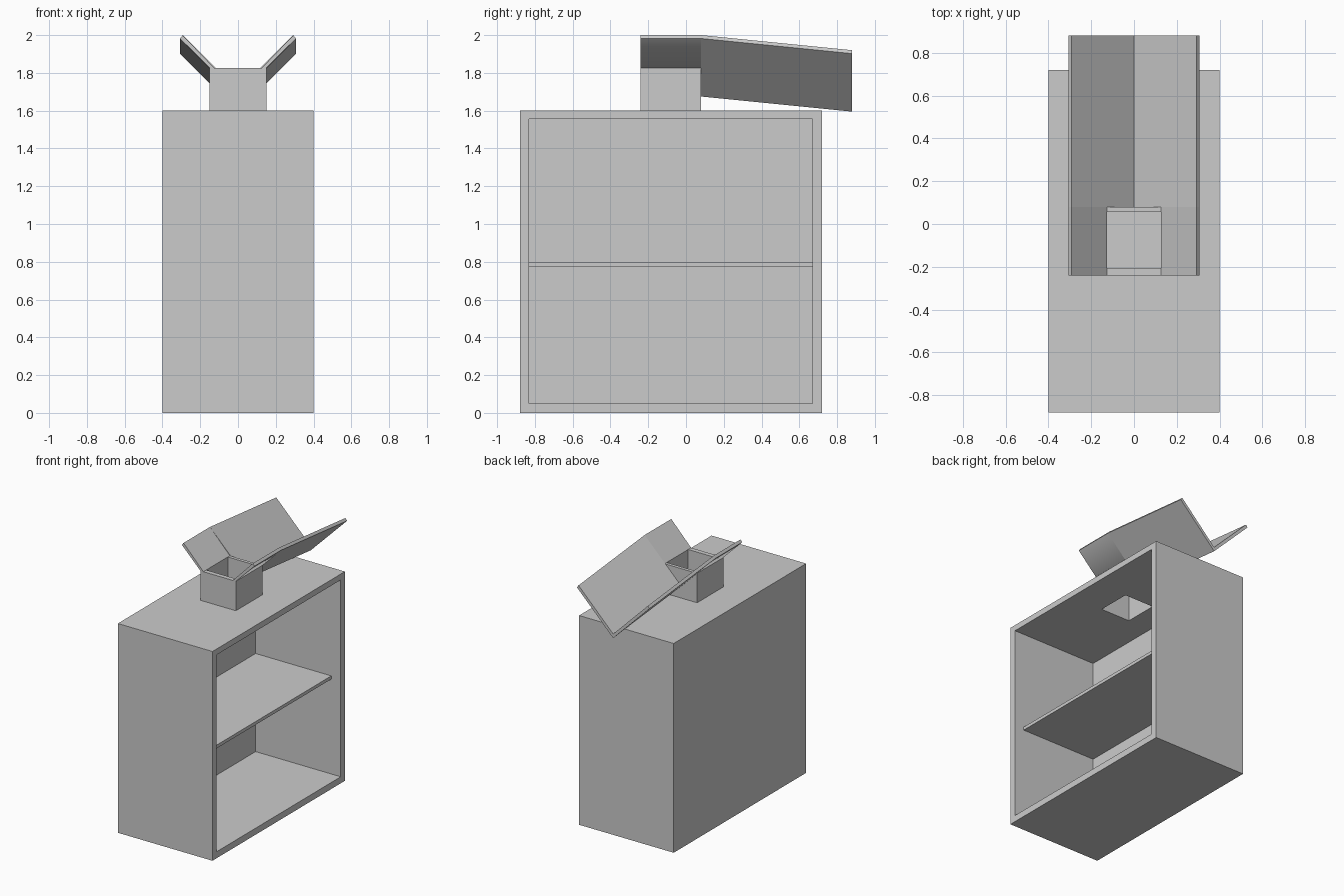
import bpy, bmesh, math

if "Cube" in bpy.data.objects:
    bpy.data.objects.remove(bpy.data.objects["Cube"])


def mesh_object(name, bm):
    bmesh.ops.recalc_face_normals(bm, faces=bm.faces)
    me = bpy.data.meshes.new(name)
    bm.to_mesh(me)
    bm.free()
    ob = bpy.data.objects.new(name, me)
    bpy.context.collection.objects.link(ob)
    return ob


def prism(name, profile, y0, y1, drop=0.0):
    """Extrude an x-z profile from y0 to y1, lowering the far end by drop."""
    bm = bmesh.new()
    a = [bm.verts.new((x, y0, z)) for x, z in profile]
    b = [bm.verts.new((x, y1, z - drop)) for x, z in profile]
    bm.faces.new(a)
    bm.faces.new(b)
    n = len(profile)
    for i in range(n):
        j = (i + 1) % n
        bm.faces.new((a[i], a[j], b[j], b[i]))
    return mesh_object(name, bm)


def box(name, x0, x1, y0, y1, z0, z1):
    return prism(name, [(x0, z0), (x1, z0), (x1, z1), (x0, z1)], y0, y1)


def cut(ob, cutter):
    cutter.hide_render = True
    mod = ob.modifiers.new("cut", 'BOOLEAN')
    mod.operation = 'DIFFERENCE'
    mod.solver = 'EXACT'
    mod.object = cutter
    bpy.context.view_layer.objects.active = ob
    bpy.ops.object.modifier_apply(modifier=mod.name)


# cabinet, open on the +x side, and chimney-like neck with a shared shaft
cabinet = box("cabinet", -0.4, 0.4, -0.88, 0.72, 0, 1.6)
neck = box("neck", -0.15, 0.15, -0.24, 0.08, 1.6, 1.825)
room = box("room_cutter", -0.32, 0.5, -0.83, 0.67, 0.05, 1.555)
shaft = box("shaft_cutter", -0.125, 0.125, -0.205, 0.055, 1.5, 1.9)
cut(cabinet, room)
cut(cabinet, shaft)
cut(neck, shaft)
for c in (room, shaft):
    bpy.data.objects.remove(c)

# shelf
box("shelf", -0.32, 0.32, -0.83, 0.67, 0.775, 0.80)

# side flaps above the neck and the sloping V-shaped chute behind it
for side, s in (("left", -1), ("right", 1)):
    flap = [(0.125, 1.825), (0.15, 1.825), (0.307, 1.982), (0.293, 2.0)]
    ob = prism(side + "_flap", [(s * x, z) for x, z in flap], -0.24, 0.08)
    bpy.ops.object.select_all(action='DESELECT')
    ob.select_set(True)
    bpy.context.view_layer.objects.active = ob
    bpy.ops.object.shade_smooth_by_angle(angle=math.radians(60))
    plate = [(0, 1.675), (0.307, 1.982), (0.293, 2.0), (0, 1.707)]
    prism(side + "_chute_plate", [(s * x, z) for x, z in plate], 0.08, 0.88, 0.08)
